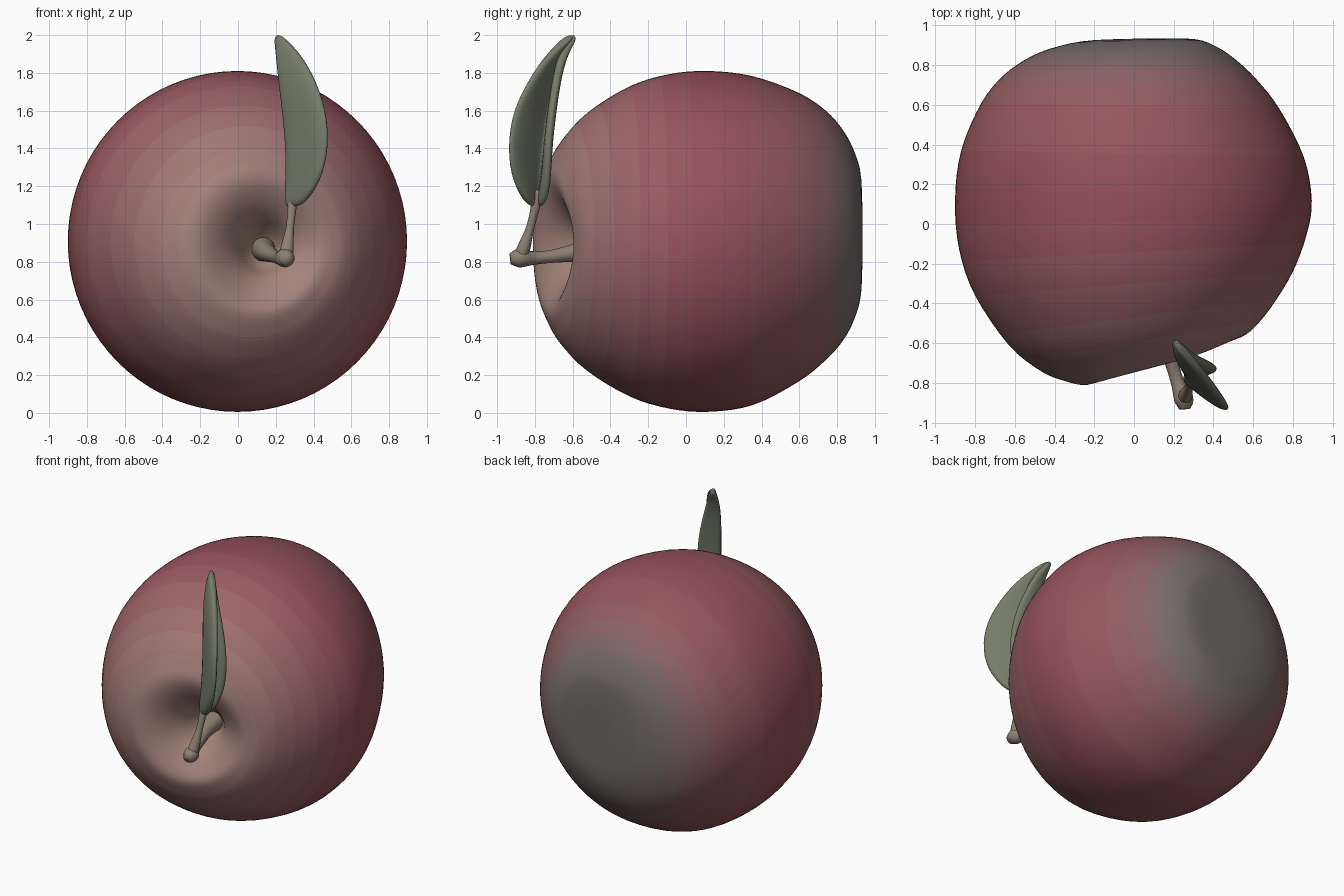
import bpy, bmesh, math
from mathutils import Vector

if "Cube" in bpy.data.objects:
    bpy.data.objects.remove(bpy.data.objects["Cube"])


def material(name, rgb):
    m = bpy.data.materials.new(name)
    m.diffuse_color = (*rgb, 1)
    m.use_nodes = True
    m.node_tree.nodes["Principled BSDF"].inputs["Base Color"].default_value = m.diffuse_color
    return m


def add_object(name, bm, mats):
    bmesh.ops.recalc_face_normals(bm, faces=bm.faces)
    me = bpy.data.meshes.new(name)
    bm.to_mesh(me)
    bm.free()
    for m in mats:
        me.materials.append(m)
    for p in me.polygons:
        p.use_smooth = True
    ob = bpy.data.objects.new(name, me)
    bpy.context.collection.objects.link(ob)
    return ob


def smooth_path(points, steps):
    """Catmull-Rom interpolation of tuples."""
    p = [Vector(q) for q in points]
    p = [p[0] * 2 - p[1]] + p + [p[-1] * 2 - p[-2]]
    out = []
    for i in range(1, len(p) - 2):
        a, b, c, d = p[i - 1:i + 3]
        for s in range(steps):
            t = s / steps
            out.append(0.5 * (2 * b + (c - a) * t + (2 * a - 5 * b + 4 * c - d) * t * t
                              + (3 * b - a - 3 * c + d) * t ** 3))
    return out + [p[-2]]


def bridge(bm, a, b, mat=0):
    n = len(a)
    for i in range(n):
        bm.faces.new((a[i], a[(i + 1) % n], b[(i + 1) % n], b[i])).material_index = mat


def tube(name, path, mat, sides=14):
    """Round tube through (x, y, z, radius) points."""
    pts = smooth_path(path, 5)
    bm = bmesh.new()
    rings = []
    for i, q in enumerate(pts):
        tan = (pts[min(i + 1, len(pts) - 1)] - pts[max(i - 1, 0)]).to_3d().normalized()
        u = tan.cross(Vector((1, 0, 0))).normalized()
        v = tan.cross(u)
        rings.append([bm.verts.new(q.to_3d() + q[3] * (u * math.cos(t) + v * math.sin(t)))
                      for t in (2 * math.pi * k / sides for k in range(sides))])
    for a, b in zip(rings, rings[1:]):
        bridge(bm, a, b)
    bm.faces.new(rings[0])
    bm.faces.new(rings[-1])
    return add_object(name, bm, [mat])


# Apple body rings: centre (x, z), half sizes (x, z), then y at the left and right side
sections = [
    ((.13, .87, .01, .01), (-.42, -.42)), ((.13, .87, .08, .09), (-.50, -.47)),
    ((.13, .88, .16, .17), (-.65, -.56)), ((.12, .88, .25, .27), (-.76, -.61)),
    ((.105, .89, .34, .36), (-.81, -.63)), ((.08, .895, .43, .45), (-.79, -.60)),
    ((.06, .90, .53, .55), (-.74, -.54)), ((.03, .905, .66, .685), (-.61, -.42)),
    ((.00, .908, .80, .82), (-.36, -.24)), ((-.005, .908, .875, .885), (-.13, -.05)),
    ((-.003, .908, .898, .902), (.12, .12)), ((-.008, .912, .862, .87), (.37, .34)),
    ((-.018, .93, .75, .765), (.61, .58)), ((-.02, .94, .635, .66), (.75, .73)),
    ((-.005, .94, .52, .555), (.84, .825)), ((.02, .94, .40, .44), (.895, .89)),
    ((.05, .94, .26, .30), (.925, .93)), ((.09, .93, .01, .01), (.935, .935))]
shape = smooth_path([s[0] for s in sections], 4)
depth = smooth_path([s[1] for s in sections], 4)

# Skin colours blend from the pale front through red to the grey back
stops = smooth_path([(.36, .22, .16), (.38, .23, .20), (.37, .21, .19), (.34, .13, .14),
                     (.30, .08, .10), (.29, .11, .12), (.19, .15, .15), (.16, .14, .14)], 3)
skin = [material(f"skin_{i}", c) for i, c in enumerate(stops)]
SEG = 80
bm = bmesh.new()
loops = []
for (cx, cz, rx, rz), (yl, yr) in zip(shape, depth):
    ring = []
    # shallow valley that opens the dimple towards the right
    valley = .035 * math.exp(-((rx - .32) / .14) ** 2) if yl < 0 else 0
    for k in range(SEG):
        t = 2 * math.pi * k / SEG
        y = yl + (yr - yl) * (1 + math.cos(t)) / 2 + valley * max(0, math.cos(t)) ** 4
        ring.append(bm.verts.new((cx + rx * math.cos(t), y, cz + rz * math.sin(t))))
    loops.append(ring)
for i, (a, b) in enumerate(zip(loops, loops[1:])):
    bridge(bm, a, b, int(i * len(skin) / len(loops)))
bm.faces.new(loops[0])
bm.faces.new(loops[-1]).material_index = len(skin) - 1
add_object("apple_body", bm, skin)

# Stem from the dimple, with a knob at the end
brown = material("stem_brown", (.27, .22, .17))
tube("stem", [(.13, -.41, .87, .07), (.15, -.57, .85, .05), (.19, -.70, .83, .035),
              (.22, -.80, .82, .035), (.25, -.88, .82, .05), (.255, -.93, .815, .03)], brown)

# Leaf stalk rising from the knob
green = material("leaf_green", (.18, .20, .14))
tube("leaf_stalk", [(.25, -.89, .80, .035), (.26, -.86, .87, .035), (.275, -.825, .98, .022),
                    (.285, -.80, 1.08, .024), (.29, -.78, 1.18, .03)], brown)

# Folded leaf: per height, outer edge, midrib and inner edge as (x, y)
leaf = [(1.09, (.34, -.83), (.25, -.79), (.33, -.76)),
        (1.22, (.44, -.92), (.24, -.76), (.40, -.73)),
        (1.40, (.485, -.945), (.235, -.74), (.43, -.73)),
        (1.60, (.475, -.92), (.215, -.71), (.40, -.71)),
        (1.80, (.40, -.81), (.20, -.68), (.33, -.68)),
        (1.93, (.31, -.70), (.20, -.635), (.27, -.64)),
        (2.00, (.23, -.61), (.20, -.59), (.22, -.59))]
bm = bmesh.new()
rows = []
for z, outer, mid, inner in leaf:
    o, m, n = (Vector((*p, z)) for p in (outer, mid, inner))
    rows.append([bm.verts.new(p) for p in (o, o.lerp(m, .5), m, m.lerp(n, .5), n)])
for a, b in zip(rows, rows[1:]):
    for k in range(4):
        bm.faces.new((a[k], a[k + 1], b[k + 1], b[k]))
ob = add_object("leaf", bm, [green])
solid = ob.modifiers.new("thickness", 'SOLIDIFY')
solid.thickness = .05
solid.offset = 0
sub = ob.modifiers.new("smooth", 'SUBSURF')
sub.levels = sub.render_levels = 2
